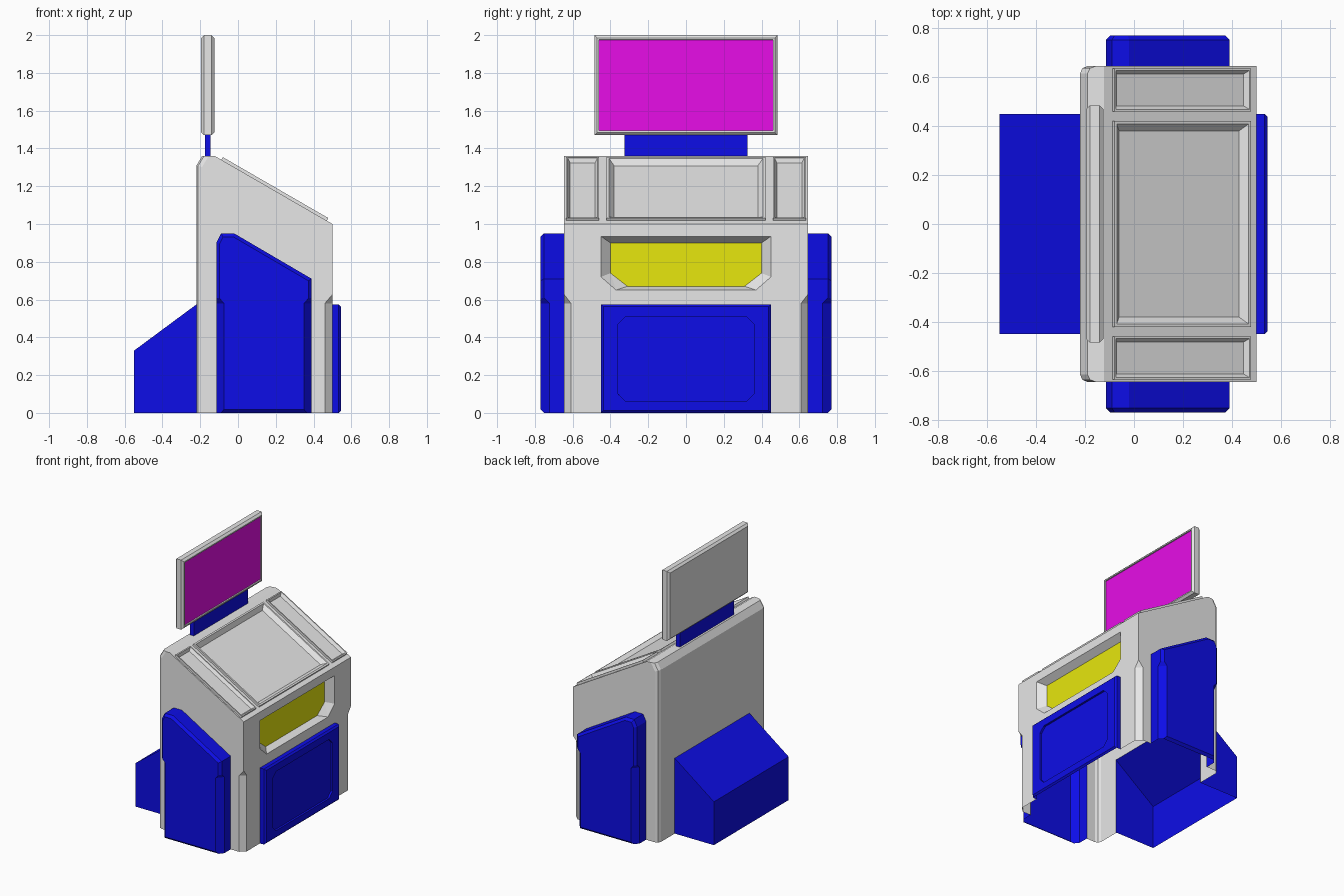
import bpy, bmesh, math
from mathutils import Vector

cube = bpy.data.objects.get("Cube")
if cube:
    bpy.data.objects.remove(cube)


def material(name, rgb):
    m = bpy.data.materials.new(name)
    m.use_nodes = True
    m.diffuse_color = (*rgb, 1)
    m.node_tree.nodes["Principled BSDF"].inputs["Base Color"].default_value = (*rgb, 1)
    return m


grey = material("light grey", (0.8, 0.8, 0.8))
blue = material("blue", (0.004, 0.004, 0.8))
yellow = material("yellow", (0.8, 0.8, 0.004))
magenta = material("magenta", (0.8, 0.004, 0.8))


def hull(name, points, *mats, edit=None):
    """Convex solid around points, optionally edited with bmesh."""
    bm = bmesh.new()
    for p in points:
        bm.verts.new(p)
    bmesh.ops.convex_hull(bm, input=bm.verts)
    bmesh.ops.dissolve_limit(bm, angle_limit=0.01, verts=bm.verts, edges=bm.edges)
    bmesh.ops.recalc_face_normals(bm, faces=bm.faces)
    if edit:
        edit(bm)
    me = bpy.data.meshes.new(name)
    bm.to_mesh(me)
    bm.free()
    for m in mats:
        me.materials.append(m)
    ob = bpy.data.objects.new(name, me)
    bpy.context.collection.objects.link(ob)
    return ob


def bevel(bm, rule, width, segments=1):
    edges = [e for e in bm.edges if all(rule(v.co) for v in e.verts)]
    bmesh.ops.bevel(bm, geom=edges, offset=width, segments=segments,
                    profile=0.5, affect='EDGES', clamp_overlap=True)


def cut(ob, cutter, remove=False):
    mod = ob.modifiers.new("cut", 'BOOLEAN')
    mod.operation, mod.solver, mod.object = 'DIFFERENCE', 'EXACT', cutter
    mod.material_mode = 'TRANSFER'
    bpy.context.view_layer.objects.active = ob
    bpy.ops.object.modifier_apply(modifier=mod.name)
    if remove:
        bpy.data.objects.remove(cutter)


def delete_faces(ob, rule):
    bm = bmesh.new()
    bm.from_mesh(ob.data)
    bm.normal_update()
    bad = [f for f in bm.faces if rule(f)]
    bmesh.ops.delete(bm, geom=bad, context='FACES')
    bm.to_mesh(ob.data)
    bm.free()


def is_floor(f):
    return f.normal.z < -0.9 and f.calc_center_median().z < 0.002


def corner_cutter(x, y, dx, dy):
    """Wedge that chamfers a lower vertical corner; dx, dy point inwards."""
    pts = []
    for z in (-0.1, 0.58):
        pts += [(x + dx, y - dy * 0.2, z), (x - dx * 0.2, y + dy, z),
                (x - dx * 0.2, y - dy * 0.2, z)]
    pts.append((x - dx * 0.2, y - dy * 0.2, 0.65))
    return pts


def extrude_y(profile, a, b):
    return [(x, y, z) for x, z in profile for y in (a, b)]


def rect_x(x, y, z0, z1):
    return [(x, s * y, z) for s in (-1, 1) for z in (z0, z1)]


# Cabinet body with sloped top and rounded rear corners
WALL = 0.645
body = hull("cabinet_body",
            extrude_y([(-.22, 0), (.5, 0), (.5, 1), (-.123, 1.36), (-.19, 1.36), (-.22, 1.31)],
                      -WALL, WALL), grey,
            edit=lambda bm: [bevel(bm, lambda c, s=s: c.y * s > 0.64 and c.x < -0.185, 0.03, 2)
                             for s in (-1, 1)])
for s in (-1, 1):
    cut(body, hull("corner_cutter", corner_cutter(.5, s * WALL, -.05, -s * .045), grey), True)


# Display opening with sloping sides and a yellow back
def opening(x, y, top, bottom, corner):
    return [(x, s * a, z) for s in (-1, 1)
            for a, z in ((y, top), (y, bottom + .07), (y - corner, bottom))]


def colour_back(bm):
    for f in bm.faces:
        f.material_index = int(f.normal.x < -0.99)


cut(body, hull("opening_cutter",
               opening(.6, .45, .935, .65, .08) + opening(.5, .45, .935, .65, .08)
               + opening(.45, .40, .90, .67, .09), grey, yellow, edit=colour_back), True)

# Framed plates on the sloped top
ALONG, UP = Vector((.866, 0, -.5)), Vector((.5, 0, .866))


def slope_rect(a0, a1, y0, y1, h):
    origin = Vector((-.123, 0, 1.36))
    return [origin + ALONG * a + UP * h + Vector((0, y, 0)) for a in (a0, a1) for y in (y0, y1)]


def framed_plate(name, y0, y1, lip, slant, depth):
    a0, a1, top = 0.04, 0.685, 0.016
    plate = hull(name, slope_rect(a0, a1, y0, y1, -.003) + slope_rect(a0, a1, y0, y1, top), grey)
    w = lip + slant
    cutter = hull("recess_cutter",
                  slope_rect(a0 + lip, a1 - lip, y0 + lip, y1 - lip, .05)
                  + slope_rect(a0 + lip, a1 - lip, y0 + lip, y1 - lip, top)
                  + slope_rect(a0 + w, a1 - w, y0 + w, y1 - w, top - depth), grey)
    cut(plate, cutter)
    cut(body, cutter, True)


framed_plate("centre_plate", -.42, .42, .012, .028, .03)
framed_plate("left_hand_plate", .46, .635, .008, .014, .022)
framed_plate("right_hand_plate", -.635, -.46, .008, .014, .022)

# Side pods with chamfered lower corners
pod_profile = [(-.115, 0), (-.115, .90), (-.09, .95), (-.02, .95), (.39, .71), (.39, 0)]
pods = []
for s, side in ((1, "back"), (-1, "front")):
    pod = hull(side + "_side_pod", extrude_y(pod_profile, s * (WALL - .005), s * .77), blue,
               edit=lambda bm: bevel(bm, lambda c: abs(c.y) > .76, .018))
    for x, dx in ((-.115, .05), (.39, -.05)):
        cut(pod, hull("pod_cutter", corner_cutter(x, s * .77, dx, -s * .06), blue), True)
    pods.append((pod, Vector((0, -s, 0))))

# Rear housing
rear = hull("rear_housing",
            extrude_y([(-.55, 0), (-.55, .33), (-.215, .578), (-.215, 0)], -.45, .45), blue)
pods.append((rear, Vector((1, 0, 0))))

# Front door with recessed panel
door = hull("front_door", rect_x(.495, .45, 0, .575) + rect_x(.545, .45, 0, .575), blue,
            edit=lambda bm: bevel(bm, lambda c: c.x > .54, .012))
panel = [(x, s * y, z) for x in (.53, .6) for s in (-1, 1)
         for y, z in ((.36, .10), (.36, .47), (.32, .06), (.32, .51))]
cut(door, hull("panel_cutter", panel, blue), True)
pods.append((door, Vector((-1, 0, 0))))

# Open the body behind each pod and leave the underside open
for pod, inward in pods:
    cut(body, pod)
    reach = max(v.co.dot(inward) for v in pod.data.vertices)
    delete_faces(pod, lambda f: is_floor(f) or (
        f.normal.dot(inward) > .99 and f.calc_center_median().dot(inward) > reach - .001))
blue_slots = [i for i, m in enumerate(body.data.materials) if m == blue]
delete_faces(body, lambda f: is_floor(f) or f.material_index in blue_slots)

# Screen neck
hull("screen_neck", rect_x(-.175, .325, 1.35, 1.48) + rect_x(-.145, .325, 1.35, 1.48), blue)


# Screen with chamfered rim and recessed display
def inset_display(bm):
    face = [f for f in bm.faces if f.normal.x > .99]
    bmesh.ops.inset_region(bm, faces=face, thickness=.013, depth=0)
    bmesh.ops.inset_region(bm, faces=face, thickness=.002, depth=-.008)
    for f in face:
        f.material_index = 1


rim = []
for x, d in ((-.195, .015), (-.18, 0), (-.14, 0), (-.125, .015)):
    rim += rect_x(x, .485 - d, 1.47 + d, 2 - d)
hull("screen", rim, grey, magenta, edit=inset_display)
